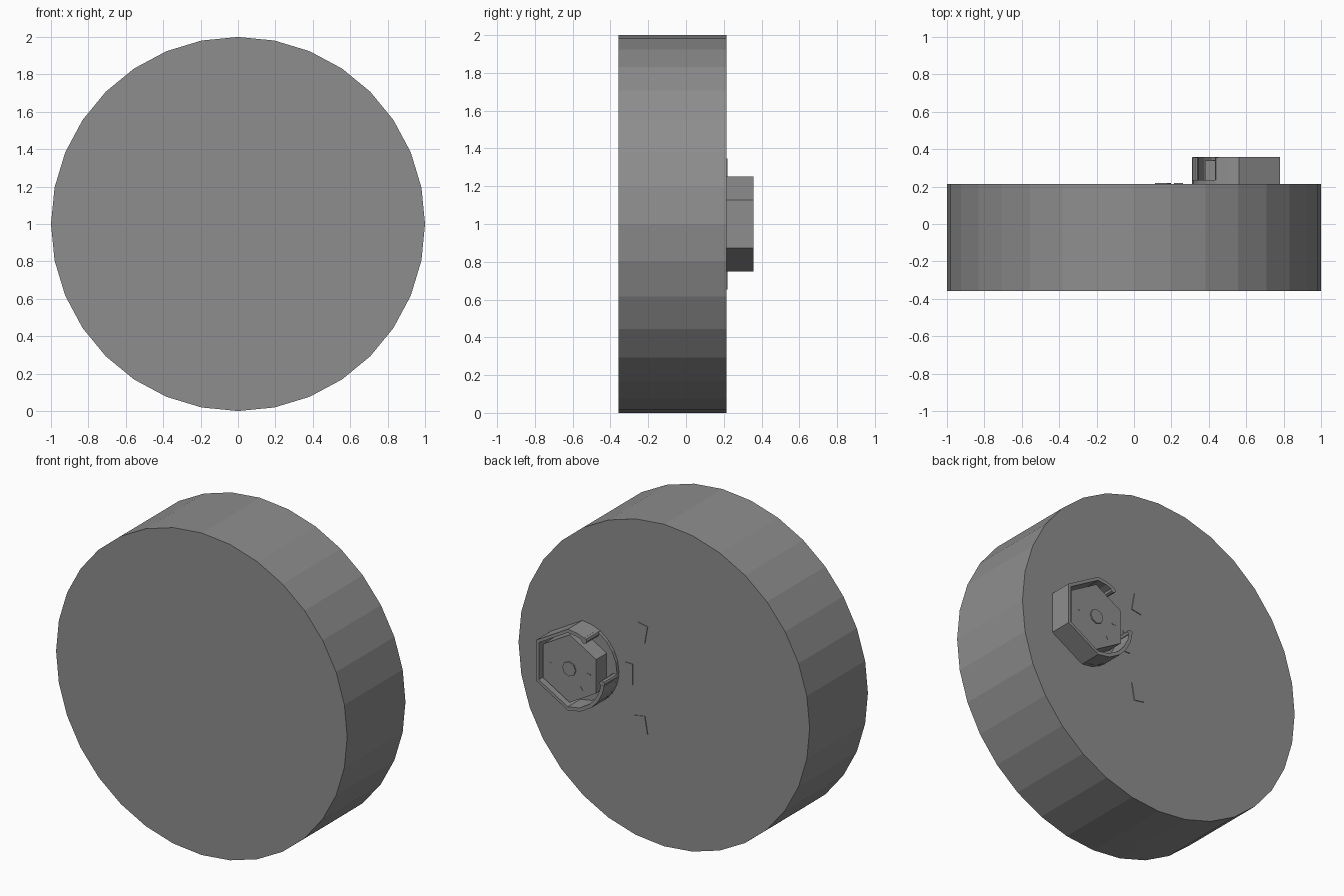
import bpy, bmesh
from math import sin, cos, radians

if "Cube" in bpy.data.objects:
    bpy.data.objects.remove(bpy.data.objects["Cube"])

BACK = 0.215          # rear face of the drum
CX, CZ = 0.562, 1.0   # centre of the rear fitting

# Dark grey for every part
dark = bpy.data.materials.new("dark_grey")
dark.diffuse_color = (0.27, 0.27, 0.27, 1)
dark.use_nodes = True
dark.node_tree.nodes["Principled BSDF"].inputs["Base Color"].default_value = dark.diffuse_color


def prism(name, pts, y0, y1):
    """Extrude an outline in the x/z plane from y0 to y1."""
    bm = bmesh.new()
    face = bm.faces.new([bm.verts.new((x, y0, z)) for x, z in pts])
    res = bmesh.ops.extrude_face_region(bm, geom=[face], use_keep_orig=True)
    verts = [g for g in res["geom"] if isinstance(g, bmesh.types.BMVert)]
    bmesh.ops.translate(bm, verts=verts, vec=(0, y1 - y0, 0))
    bmesh.ops.recalc_face_normals(bm, faces=bm.faces)
    me = bpy.data.meshes.new(name)
    bm.to_mesh(me)
    bm.free()
    me.materials.append(dark)
    ob = bpy.data.objects.new(name, me)
    bpy.context.collection.objects.link(ob)
    return ob


def polar(r, a, cx=CX, cz=CZ):
    return cx + r * cos(radians(a)), cz + r * sin(radians(a))


def ngon(n, r, cx=CX, cz=CZ, start=90):
    return [polar(r, start + 360 * i / n, cx, cz) for i in range(n)]


def bar(name, x, z, w, h, tilt, y0, y1):
    """Small rectangular plate, tilted about the y axis."""
    c, s = cos(radians(tilt)), sin(radians(tilt))
    pts = [(x + u * w / 2 * c - v * h / 2 * s, z + u * w / 2 * s + v * h / 2 * c)
           for u, v in ((-1, -1), (1, -1), (1, 1), (-1, 1))]
    return prism(name, pts, y0, y1)


# Main drum
prism("drum", ngon(32, 1, 0, 1), -0.357, BACK)

# Low base of the fitting: hexagonal on one side, round on the other
base_angles = [30, 90, 105, 120, 135, 150, 165, 180, 195, 210, 225, 240, 255, 270, 330]
prism("fitting_base", [polar(0.252, a) for a in base_angles], BACK - 0.01, BACK + 0.02)

# Outer wall, open on the upper inner side
wall_angles = [188, 200, 215, 230, 250, 270, 330, 390, 450, 465, 476]
outer = [polar(0.252, a) for a in wall_angles]
inner = [polar(0.23, a) for a in reversed(wall_angles)]
prism("fitting_wall", outer + inner, BACK - 0.01, 0.357)

# Curled lips where the wall ends
for name, a in (("upper_lip", 118), ("lower_lip", 186)):
    prism(name, ngon(8, 0.018, *polar(0.236, a)), BACK, 0.3565)

# Inner hexagonal plug with raised centre
prism("fitting_plug", ngon(6, 0.21), BACK, 0.339)
prism("plug_centre", ngon(8, 0.045), 0.33, 0.347)

# Small slots on the plug face
for i, a in enumerate((0, 180, 232)):
    bar(f"plug_slot_{i}", *polar(0.13, a), 0.025, 0.008, a, 0.33, 0.341)

# Thin tabs on the drum's rear face
for name, x, z, w, h, tilt in (("upper_tab", 0.155, 1.286, 0.07, 0.11, 10),
                               ("middle_tab", 0.238, 1.01, 0.05, 0.13, 0),
                               ("lower_tab", 0.155, 0.714, 0.07, 0.11, -10)):
    bar(name, x, z, w, h, tilt, BACK - 0.01, BACK + 0.005)
